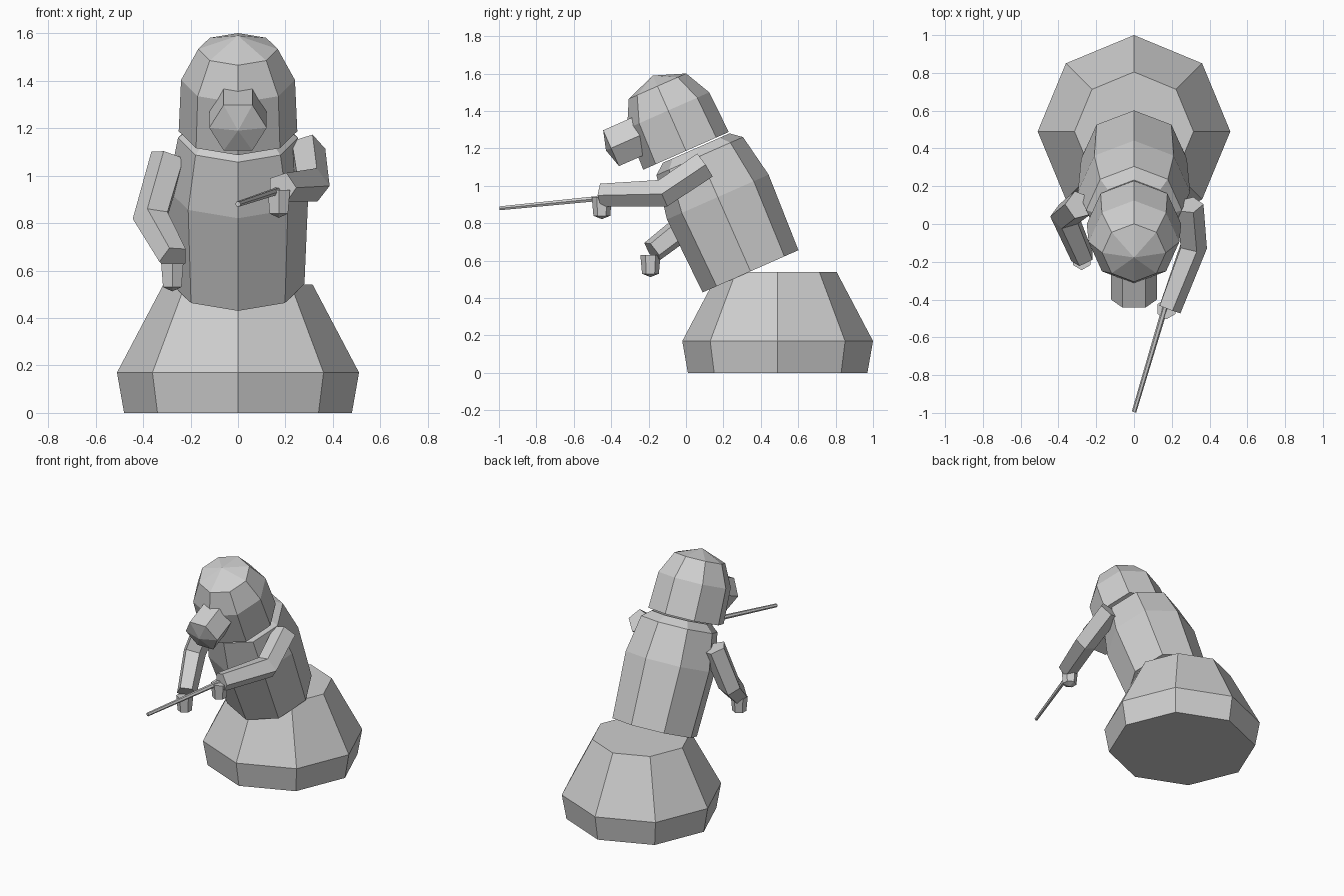
import bpy, bmesh, math
from mathutils import Vector

if "Cube" in bpy.data.objects:
    bpy.data.objects.remove(bpy.data.objects["Cube"])

grey = bpy.data.materials.new("light_grey")
grey.diffuse_color = (0.62, 0.62, 0.62, 1)
grey.use_nodes = True
grey.node_tree.nodes["Principled BSDF"].inputs["Base Color"].default_value = grey.diffuse_color


def loft(name, rings, sides, start=None, end=None):
    """Skin rings of (centre, u, v); optional tip points replace flat caps."""
    bm = bmesh.new()
    loops = []
    for c, u, v in rings:
        loop = []
        for i in range(sides):
            a = 2 * math.pi * i / sides
            loop.append(bm.verts.new(c + u * math.cos(a) + v * math.sin(a)))
        loops.append(loop)
    for lo, hi in zip(loops, loops[1:]):
        for i in range(sides):
            j = (i + 1) % sides
            bm.faces.new((lo[i], lo[j], hi[j], hi[i]))
    for loop, tip in ((loops[0], start), (loops[-1], end)):
        if tip is None:
            bm.faces.new(loop)
        else:
            t = bm.verts.new(tip)
            for i in range(sides):
                bm.faces.new((loop[i], loop[(i + 1) % sides], t))
    bmesh.ops.recalc_face_normals(bm, faces=bm.faces)
    mesh = bpy.data.meshes.new(name)
    bm.to_mesh(mesh)
    bm.free()
    mesh.materials.append(grey)
    obj = bpy.data.objects.new(name, mesh)
    bpy.context.collection.objects.link(obj)
    return obj


def turned(name, origin, axis, u, profile, sides, tip=None):
    """Solid from (radius, distance along axis) pairs, first vertex along u."""
    origin, axis, u = Vector(origin), Vector(axis).normalized(), Vector(u).normalized()
    v = axis.cross(u)
    rings = [(origin + axis * s, u * r, v * r) for r, s in profile]
    return loft(name, rings, sides, end=None if tip is None else origin + axis * tip)


def limb(name, points, radii, outward, sides=5):
    """Bent prism with mitred joints; one edge runs along the outward side."""
    pts = [Vector(p) for p in points]
    dirs = [(b - a).normalized() for a, b in zip(pts, pts[1:])]
    rings = []
    for i, p in enumerate(pts):
        d0, d1 = dirs[max(i - 1, 0)], dirs[min(i, len(dirs) - 1)]
        n = (d0 + d1).normalized()
        u = Vector(outward)
        u = (u - d0 * u.dot(d0)).normalized()
        v = d0.cross(u)
        # slide the cross-section along the segment onto the mitre plane
        u, v = (w - d0 * (w.dot(n) / d0.dot(n)) for w in (u, v))
        rings.append((p, u * radii[i], v * radii[i]))
    return loft(name, rings, sides)


FRONT = (0, -1, 0)
LEAN = math.radians(23.8)
UP = Vector((0, -math.sin(LEAN), math.cos(LEAN)))      # leaning body axis
FWD = Vector((0, -math.cos(LEAN), -math.sin(LEAN)))    # leaning forward axis

# Flared base
turned("base", (0, 0.49, 0), (0, 0, 1), FRONT,
       [(0.48, 0), (0.51, 0.17), (0.315, 0.54)], 8)

# Leaning torso with a sloped collar
turned("torso", (0, 0.345, 0.543), UP, FWD,
       [(0.28, 0), (0.297, 0.434), (0.253, 0.673), (0.195, 0.72)], 8)

# Domed head
turned("head", (0, 0, 1.187), UP, FWD,
       [(0.25, 0), (0.24, 0.236), (0.168, 0.378)], 8, tip=0.44)

# Six-sided snout
turned("snout", (0, -0.245, 1.27), FWD, (1, 0, 0),
       [(0.121, 0), (0.121, 0.17)], 6, tip=0.20)

# Arms
limb("wand_arm", [(0.29, 0.10, 1.11), (0.31, -0.12, 0.963), (0.185, -0.45, 0.95)],
     [0.078, 0.075, 0.065], (1, 0, 0))
limb("hanging_arm", [(-0.29, 0.10, 1.08), (-0.365, 0.04, 0.82), (-0.27, -0.18, 0.65)],
     [0.078, 0.075, 0.065], (-1, 0, 0))

# Hands
for name, pos in (("wand_hand", (0.172, -0.45, 0.94)),
                  ("hanging_hand", (-0.277, -0.19, 0.63))):
    turned(name, pos, (0, 0, -1), FRONT, [(0.054, 0), (0.045, 0.10)], 6, tip=0.118)

# Thin wand
start, tip = Vector((0.165, -0.44, 0.935)), Vector((0, -0.995, 0.88))
limb("wand", [start, tip], [0.016, 0.012], (1, 0, 0), sides=6)
